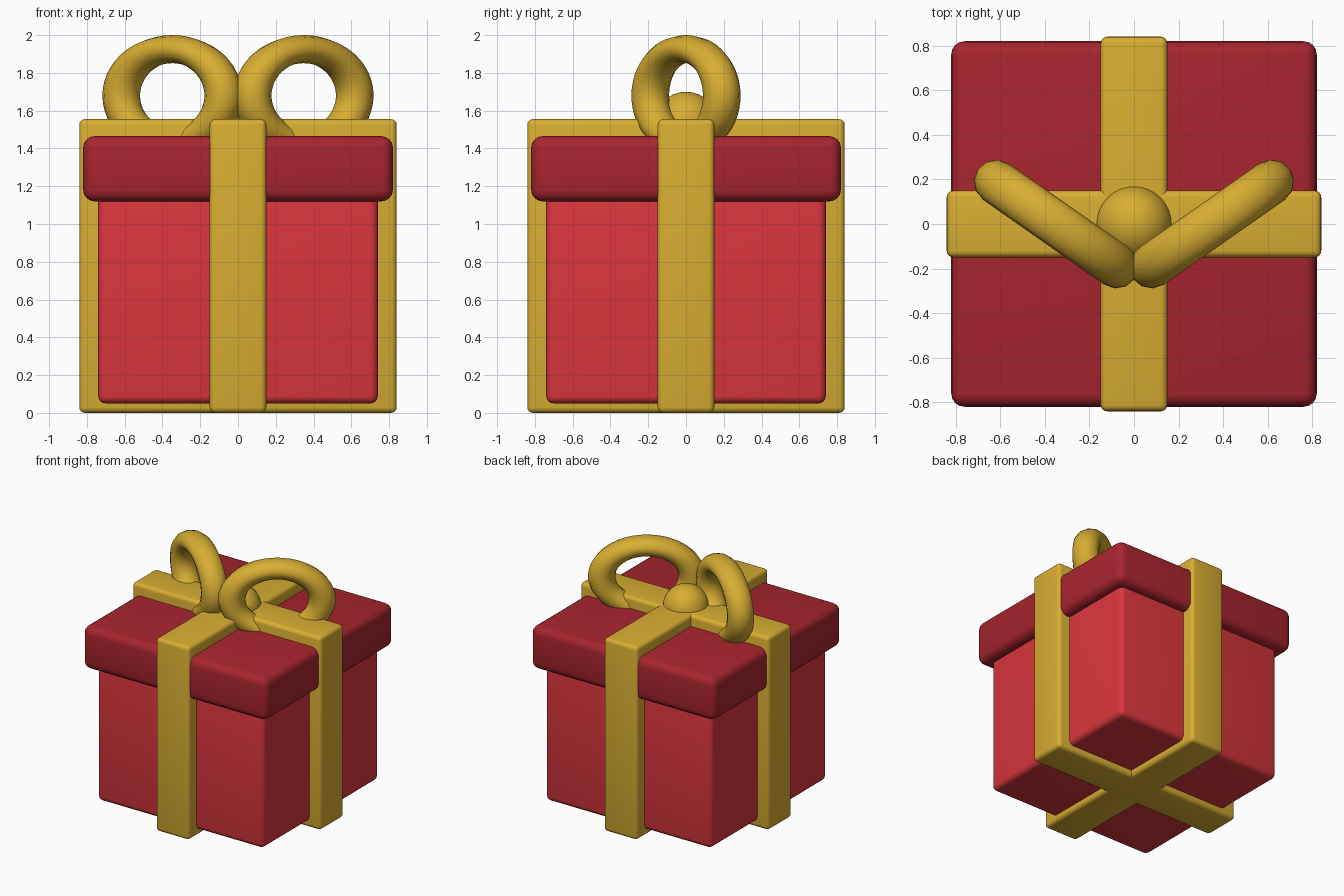
import bpy
import math

if "Cube" in bpy.data.objects:
    bpy.data.objects.remove(bpy.data.objects["Cube"])


def material(name, rgb):
    m = bpy.data.materials.new(name)
    m.diffuse_color = (*rgb, 1)
    m.use_nodes = True
    m.node_tree.nodes["Principled BSDF"].inputs["Base Color"].default_value = m.diffuse_color
    return m


RED = material("bright red", (0.70, 0.037, 0.046))
DARK_RED = material("dark red", (0.39, 0.018, 0.028))
GOLD = material("gold", (0.69, 0.42, 0.032))


def finish(name, mat, angle=40):
    ob = bpy.context.object
    ob.name = name
    ob.data.materials.append(mat)
    bpy.ops.object.shade_smooth_by_angle(angle=math.radians(angle))
    return ob


def rounded_box(name, half_x, half_y, z0, z1, bevel, mat):
    bpy.ops.mesh.primitive_cube_add(size=2, location=(0, 0, (z0 + z1) / 2))
    ob = bpy.context.object
    ob.scale = (half_x, half_y, (z1 - z0) / 2)
    bpy.ops.object.transform_apply(location=False, rotation=False, scale=True)
    mod = ob.modifiers.new("rounded edges", 'BEVEL')
    mod.width = bevel
    mod.segments = 4
    bpy.ops.object.modifier_apply(modifier=mod.name)
    return finish(name, mat)


# Box and overhanging lid
rounded_box("box", 0.74, 0.74, 0.05, 1.30, 0.04, RED)
rounded_box("lid", 0.82, 0.82, 1.12, 1.465, 0.06, DARK_RED)

# Crossed ribbons wrapped all the way round
rounded_box("ribbon_side_to_side", 0.84, 0.15, 0.0, 1.555, 0.03, GOLD)
rounded_box("ribbon_front_to_back", 0.15, 0.84, 0.0, 1.555, 0.03, GOLD)

# Bow loops: upright flattened rings, swept back at the outer ends
for name, side in (("bow_loop_left", -1), ("bow_loop_right", 1)):
    bpy.ops.mesh.primitive_torus_add(major_radius=0.33, minor_radius=0.10,
                                     major_segments=48, minor_segments=12)
    ob = bpy.context.object
    ob.rotation_euler = (math.pi / 2, 0, 0)
    bpy.ops.object.transform_apply(location=False, rotation=True, scale=False)
    ob.scale = (1, 1, 0.745)
    ob.rotation_euler = (0, 0, side * math.radians(35))
    ob.location = (side * 0.348, 0, 1.68)
    finish(name, GOLD, 60)

# Bow knot
bpy.ops.mesh.primitive_uv_sphere_add(segments=32, ring_count=16, radius=0.17,
                                     location=(0, 0, 1.53))
finish("bow_knot", GOLD)
